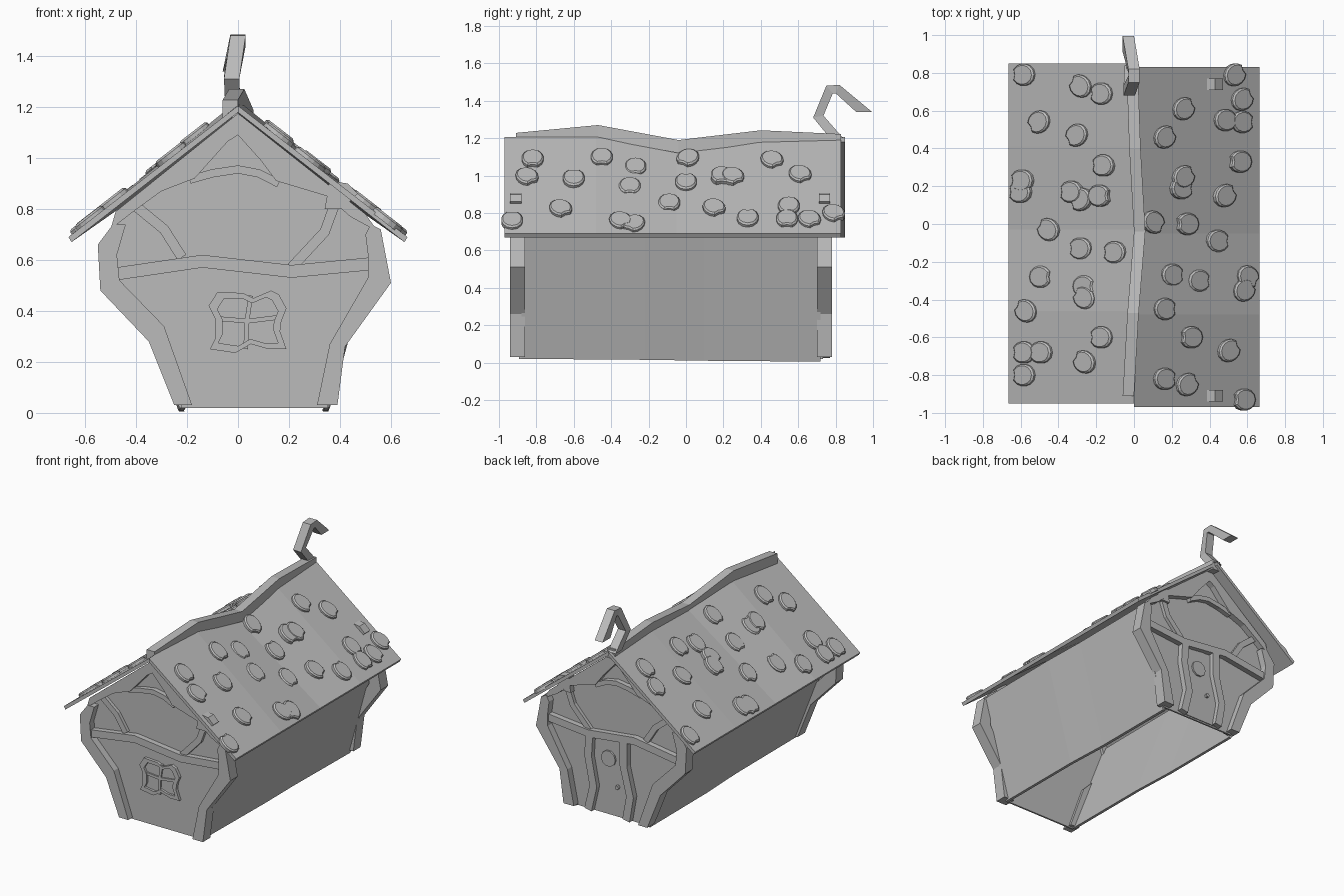
import bpy, bmesh, math, random
from mathutils import Vector

if "Cube" in bpy.data.objects:
    bpy.data.objects.remove(bpy.data.objects["Cube"])

random.seed(4)
grey = bpy.data.materials.new("plain grey")
grey.diffuse_color = (0.5, 0.5, 0.5, 1)
grey.use_nodes = True
grey.node_tree.nodes["Principled BSDF"].inputs["Base Color"].default_value = grey.diffuse_color


def make(name, verts, faces):
    me = bpy.data.meshes.new(name)
    me.from_pydata([tuple(v) for v in verts], [], faces)
    bm = bmesh.new()
    bm.from_mesh(me)
    bmesh.ops.recalc_face_normals(bm, faces=bm.faces)
    bm.to_mesh(me)
    bm.free()
    me.materials.append(grey)
    ob = bpy.data.objects.new(name, me)
    bpy.context.collection.objects.link(ob)
    return ob


def loft(name, rings):
    """Closed skin through rings of equal point count, capped at both ends."""
    n = len(rings[0])
    verts = [p for r in rings for p in r]
    faces = [list(range(n)), list(range(len(verts) - n, len(verts)))]
    for k in range(len(rings) - 1):
        for i in range(n):
            j = (i + 1) % n
            faces.append([k * n + i, k * n + j, (k + 1) * n + j, (k + 1) * n + i])
    return make(name, verts, faces)


def prism(name, outline, y0, y1):
    return loft(name, [[(x, y, z) for x, z in outline] for y in (y0, y1)])


def beam(name, pts, width, y0, y1):
    """Bent flat timber following a path of (x, z) points."""
    pts = [Vector(p) for p in pts]
    a, b = [], []
    for i, p in enumerate(pts):
        t = (pts[min(i + 1, len(pts) - 1)] - pts[max(i - 1, 0)]).normalized()
        n = Vector((-t.y, t.x)) * width / 2
        a.append(p + n)
        b.append(p - n)
    return prism(name, a + b[::-1], y0, y1)


# Gable ends: same timber frame front and back
WALL = [(-.22, .02), (.35, .02), (.38, .28), (.55, .52), (.54, .7), (.46, .79), (0, 1.17),
        (-.44, .8), (-.51, .68), (-.51, .5), (-.32, .3)]
POST_L = [(-.25, .03), (-.35, .28), (-.54, .48), (-.55, .66), (-.49, .74),
          (-.44, .74), (-.475, .62), (-.465, .52), (-.29, .34), (-.18, .03)]
POST_R = [(.39, .03), (.42, .26), (.60, .51), (.56, .72), (.52, .74),
          (.50, .7), (.51, .62), (.51, .53), (.36, .27), (.31, .03)]
RAFTER_L = [(-.5, .72), (-.48, .79), (0, 1.175), (0, 1.09), (-.04, 1.065), (-.17, .92),
            (-.3, .87), (-.41, .79)]
RAFTER_R = [(.55, .71), (.5, .78), (0, 1.175), (0, 1.09), (.09, .99), (.15, .91),
            (.35, .85), (.44, .77)]
for side, y, d in (("front", -.88, -1), ("back", .72, 1)):
    prism(side + "_gable_wall", WALL, y, y + .012 * d)
    for n, o in (("left", POST_L), ("right", POST_R)):
        prism(f"{side}_{n}_post", o, y - .02 * d, y + .06 * d)
    for n, o in (("left", RAFTER_L), ("right", RAFTER_R)):
        prism(f"{side}_{n}_rafter", o, y, y + .055 * d)
    beam(side + "_cross_beam", [(-.48, .545), (-.14, .595), (.21, .555), (.52, .585)], .05, y, y + .05 * d)
    beam(side + "_collar_beam", [(-.19, .915), (-.1, .94), (0, .955), (.08, .94), (.16, .9)], .032, y, y + .045 * d)
    beam(side + "_left_brace", [(-.4, .81), (-.29, .72), (-.22, .61)], .04, y, y + .035 * d)
    beam(side + "_right_brace", [(.38, .82), (.34, .71), (.21, .57)], .04, y, y + .035 * d)

# Side walls: leaning planks, open underneath
for n, xb, xt, t in (("left", -.23, -.50, .02), ("right", .355, .55, -.02)):
    loft(n + "_side_wall", [[(xb + w, y, zb), (xt + w, y, .72), (xt + w + t, y, .72), (xb + w + t, y, zb)]
                            for y, zb, w in ((-.88, .02, 0), (-.22, .015, .004), (.1, .01, -.004), (.72, .005, 0))])

# Front window: wobbly frame, glazing bars and pane
OUT = [(-.11, .25), (-.09, .29), (-.09, .37), (-.115, .42), (-.08, .475), (.02, .47), (.06, .45),
       (.13, .48), (.16, .465), (.19, .41), (.17, .36), (.165, .32), (.19, .25), (.12, .25),
       (.05, .27), (-.01, .235)]
INN = [(.04 + (x - .04) * .78, .36 + (z - .36) * .78) for x, z in OUT]
for i in range(len(OUT)):
    j = (i + 1) % len(OUT)
    prism("window_frame", [OUT[i], OUT[j], INN[j], INN[i]], -.885, -.912)
beam("window_bar_upright", [(.03, .25), (.035, .36), (.05, .46)], .018, -.885, -.906)
beam("window_bar_across", [(-.08, .37), (.04, .36), (.16, .375)], .018, -.885, -.906)
prism("window_pane", INN, -.885, -.896)

# Back door: bowed jambs, door leaf, round window and knob
beam("door_jamb_left", [(-.08, .03), (-.11, .2), (-.06, .4), (-.06, .57)], .055, .72, .77)
beam("door_jamb_right", [(.21, .03), (.17, .2), (.21, .4), (.2, .57)], .055, .72, .77)
prism("door_leaf", [(-.08, .03), (.21, .03), (.17, .2), (.2, .55), (-.06, .55), (-.1, .2)], .725, .738)


def disc(name, cx, cz, r, n, y0, y1):
    prism(name, [(cx + r * math.cos(6.2832 * i / n), cz + r * math.sin(6.2832 * i / n)) for i in range(n)], y0, y1)


disc("door_round_window", .07, .41, .055, 10, .73, .75)
disc("door_knob", 0, .23, .014, 6, .73, .757)

# Roof: two sagging slabs
SAG = [(-.96, 1.205), (-.47, 1.225), (-.04, 1.155), (.4, 1.205), (.84, 1.205)]
EAVE_X, EAVE_Z = .665, .69


def ridge_z(y):
    if y <= SAG[0][0]:
        return SAG[0][1]
    for (a, za), (b, zb) in zip(SAG, SAG[1:]):
        if y <= b:
            return za + (zb - za) * (y - a) / (b - a)
    return SAG[-1][1]


def roof_z(x, y):
    r = ridge_z(y)
    return r + (EAVE_Z - r) * abs(x) / EAVE_X


for n, s, shift in (("left", -1, .01), ("right", 1, -.01)):
    loft(n + "_roof", [[(0, y + shift, z), (s * EAVE_X, y + shift, EAVE_Z),
                        (s * (EAVE_X - .012), y + shift, EAVE_Z - .02), (0, y + shift, z - .026)]
                       for y, z in SAG])

# Ridge beam, winding along the top
loft("ridge_beam", [[(x - .03, y, z - .07), (x + .03, y, z - .07), (x + .03, y, z), (x - .03, y, z)]
                    for x, y, z in ((-.03, -.91, 1.228), (-.005, -.47, 1.27), (.03, -.04, 1.19),
                                    (.005, .4, 1.242), (-.01, .83, 1.222))])

# Hooked finial at the back of the ridge
loft("ridge_hook", [[(x - .03, ya, za), (x + .03, ya, za), (x + .03, yb, zb), (x - .03, yb, zb)]
                    for x, ya, za, yb, zb in ((-.02, .77, 1.2, .84, 1.2), (-.025, .68, 1.31, .735, 1.32),
                                              (0, .75, 1.48, .785, 1.44), (0, .82, 1.485, .80, 1.44),
                                              (-.03, .995, 1.34, .91, 1.34))])

# Loose rounded shingles scattered over both slopes
LEFT = [(-.58, .79), (-.28, .73), (-.17, .69), (-.5, .54), (-.3, .47), (-.16, .31), (-.6, .17),
        (-.59, .23), (-.33, .17), (-.28, .13), (-.18, .15), (-.45, -.03), (-.28, -.13), (-.1, -.15),
        (-.49, -.28), (-.26, -.33), (-.26, -.39), (-.57, -.46), (-.58, -.68), (-.49, -.68),
        (-.26, -.73), (-.17, -.6), (-.58, -.8)]
RIGHT = [(.53, .79), (.57, .66), (.48, .55), (.57, .54), (.26, .61), (.16, .46), (.26, .25),
         (.25, .19), (.56, .33), (.48, .15), (.1, .01), (.28, 0), (.44, -.09), (.2, -.27),
         (.34, -.3), (.6, -.28), (.58, -.35), (.16, -.45), (.3, -.6), (.5, -.67), (.16, -.82),
         (.28, -.85), (.58, -.93)]
N = 14
for n, s, spots in (("left", -1, LEFT), ("right", 1, RIGHT)):
    down = Vector((s * .79, 0, -.613))
    up = Vector((s * .613, 0, .79))
    verts, faces = [], []
    for x, y in spots:
        c = Vector((x, y, roof_z(x, y)))
        turn = random.choice((0, 0, .5, -.5, math.pi))
        base = len(verts)
        for scale, h in ((1, -.01), (1, .012), (.86, .02)):
            for i in range(N):
                a = 2 * math.pi * i / N
                r = scale * (.068 - (.016 if i == 0 else 0) + .005 * math.cos(2 * a))
                verts.append(c + down * (r * math.cos(a + turn)) + Vector((0, r * .92 * math.sin(a + turn), 0)) + up * h)
        faces.append([base + 2 * N + i for i in range(N)])
        faces.append([base + i for i in range(N)])
        for k in range(2):
            for i in range(N):
                j = (i + 1) % N
                faces.append([base + k * N + i, base + k * N + j, base + (k + 1) * N + j, base + (k + 1) * N + i])
    make(n + "_shingles", verts, faces)

# Brace ends poking through the right slope
for y in (-.95, .70):
    prism("brace_end", [(.34, .80), (.41, .80), (.47, .86), (.43, .90), (.36, .91)], y + .01, y + .07)
